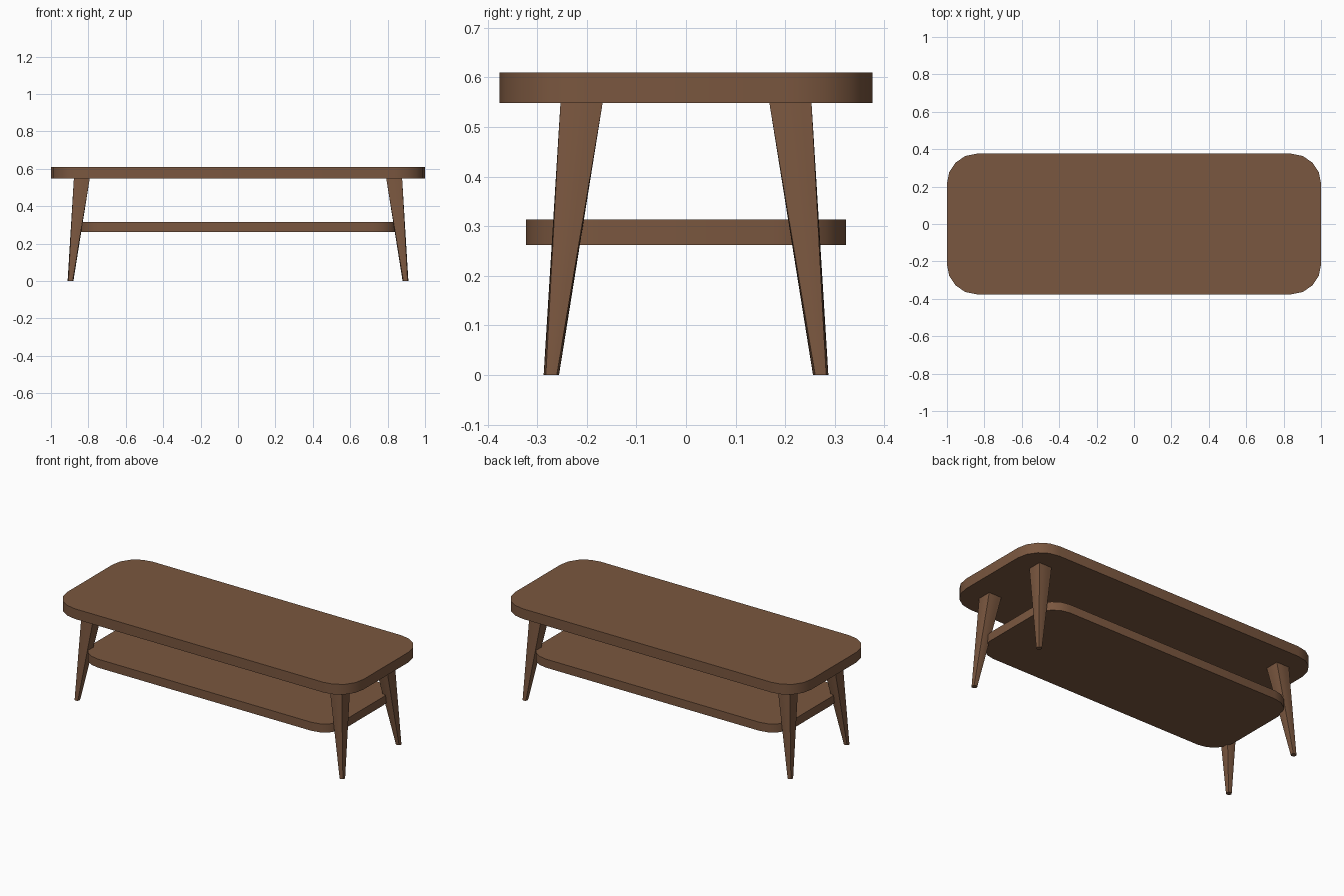
import bpy
import bmesh
import math

if "Cube" in bpy.data.objects:
    bpy.data.objects.remove(bpy.data.objects["Cube"])

wood = bpy.data.materials.new("walnut brown")
wood.diffuse_color = (0.195, 0.095, 0.050, 1.0)
wood.use_nodes = True
wood.node_tree.nodes["Principled BSDF"].inputs["Base Color"].default_value = wood.diffuse_color


def loft(name, rings):
    """Skin closed rings of points and cap both ends."""
    bm = bmesh.new()
    loops = [[bm.verts.new(p) for p in ring] for ring in rings]
    n = len(loops[0])
    for a, b in zip(loops, loops[1:]):
        for i in range(n):
            j = (i + 1) % n
            bm.faces.new((a[i], a[j], b[j], b[i]))
    bm.faces.new(loops[0][::-1])
    bm.faces.new(loops[-1])
    bmesh.ops.recalc_face_normals(bm, faces=bm.faces[:])
    mesh = bpy.data.meshes.new(name)
    bm.to_mesh(mesh)
    bm.free()
    mesh.materials.append(wood)
    obj = bpy.data.objects.new(name, mesh)
    bpy.context.collection.objects.link(obj)
    bpy.ops.object.select_all(action='DESELECT')
    obj.select_set(True)
    bpy.context.view_layer.objects.active = obj
    bpy.ops.object.shade_smooth_by_angle(angle=math.radians(30))
    return obj


def rounded_board(name, hx, hy, radius, z0, z1, segs=4):
    outline = []
    for k, (sx, sy) in enumerate(((1, 1), (-1, 1), (-1, -1), (1, -1))):
        for s in range(segs + 1):
            a = (k + s / segs) * math.pi / 2
            outline.append((sx * (hx - radius) + radius * math.cos(a),
                            sy * (hy - radius) + radius * math.sin(a)))
    return loft(name, [[(x, y, z) for x, y in outline] for z in (z0, z1)])


def leg_ring(cx, cy, z, half, roundness, n=16):
    """Square ring that blends towards a circle."""
    ring = []
    for i in range(n):
        a = 2 * math.pi * i / n
        c, s = math.cos(a), math.sin(a)
        r = half * (roundness + (1 - roundness) / max(abs(c), abs(s)))
        ring.append((cx + r * c, cy + r * s, z))
    return ring


# table top and lower shelf
rounded_board("table_top", 1.0, 0.376, 0.16, 0.548, 0.61)
rounded_board("lower_shelf", 0.857, 0.323, 0.137, 0.262, 0.314)

# splayed legs: square at the top, tapering to round feet
for sy, depth in ((-1, "front"), (1, "back")):
    for sx, side in ((-1, "left"), (1, "right")):
        loft(f"{depth}_{side}_leg", [
            leg_ring(sx * 0.8955, sy * 0.2715, 0.0, 0.0155, 1.0),
            leg_ring(sx * 0.835, sy * 0.2105, 0.549, 0.0425, 0.0),
        ])
